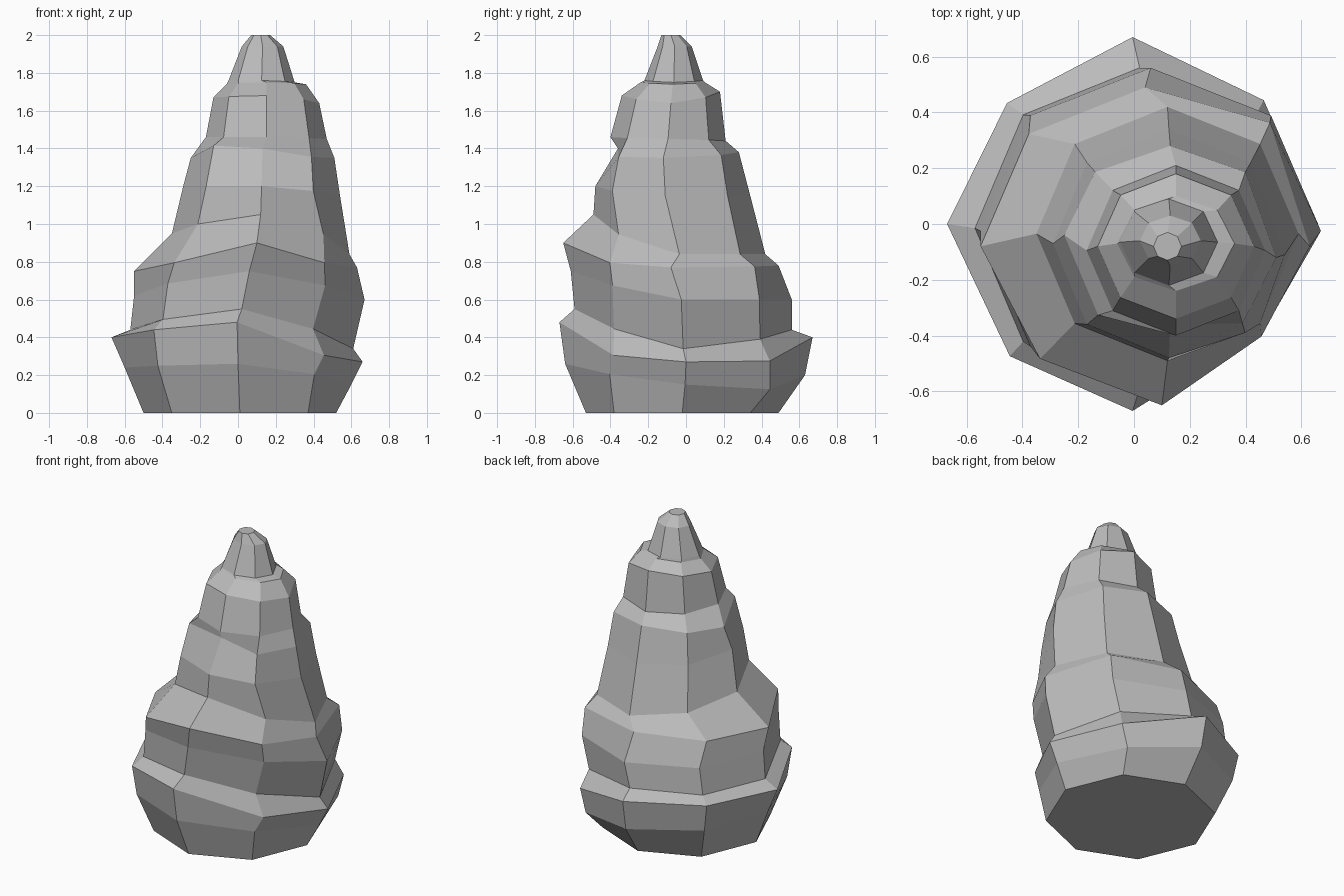
import bpy
import bmesh
from math import cos, sin, pi
from mathutils import Vector

default = bpy.data.objects.get("Cube")
if default:
    bpy.data.objects.remove(default, do_unlink=True)

# Compass sides of every ring, counter-clockwise from east
SIDES = ("east", "north_east", "north", "north_west",
         "west", "south_west", "south", "south_east")

# Stone colour
stone = bpy.data.materials.new("stone_grey")
stone.use_nodes = True
grey = (0.5, 0.5, 0.5, 1)
stone.diffuse_color = grey
stone.node_tree.nodes["Principled BSDF"].inputs["Base Color"].default_value = grey

# Each ring: extents (west, east, south, north), then heights at those four points
rings = {
    "foot": ((-.50, .52, -.53, .49), (0, 0, 0, 0)),
    "lower_bulge": ((-.60, .60, -.64, .63), (.24, .15, .26, .20)),
    "lower_lip": ((-.67, .66, -.67, .67), (.40, .27, .48, .40)),
    "lower_ledge": ((-.57, .61, -.59, .56), (.44, .34, .55, .44)),
    "middle_bulge": ((-.55, .67, -.61, .56), (.62, .60, .75, .60)),
    "middle_lip": ((-.55, .63, -.65, .49), (.75, .77, .90, .78)),
    "middle_ledge": ((-.35, .59, -.49, .42), (.95, .84, 1.05, .84)),
    "column": ((-.29, .54, -.48, .34), (1.2, 1.15, 1.2, 1.15)),
    "column_lip": ((-.25, .51, -.36, .28), (1.35, 1.35, 1.4, 1.38)),
    "upper_ledge": ((-.17, .47, -.40, .21), (1.46, 1.45, 1.46, 1.44)),
    "upper_band": ((-.13, .43, -.34, .18), (1.67, 1.64, 1.68, 1.70)),
    "neck": ((-.06, .36, -.24, .10), (1.74, 1.74, 1.75, 1.75)),
    "spire_foot": ((-.05, .30, -.22, .09), (1.76, 1.75, 1.76, 1.76)),
    "spire_shoulder": ((.02, .24, -.15, .03), (1.94, 1.94, 1.94, 1.94)),
    "tip": ((.07, .17, -.13, -.03), (2, 2, 2, 2)),
}

# Chips and bumps: single corners moved off their ring
chips = [
    ("lower_bulge", "south_east", (-.02, .05, 0)),
    ("lower_bulge", "north_west", (0, -.03, 0)),
    ("lower_bulge", "north_east", (0, 0, -.05)),
    ("lower_lip", "south_east", (-.01, .09, -.07)),
    ("lower_lip", "north_east", (0, -.03, -.06)),
    ("lower_lip", "north_west", (.02, -.04, 0)),
    ("lower_lip", "south_west", (.03, 0, 0)),
    ("lower_ledge", "south_east", (-.04, .04, 0)),
    ("middle_bulge", "south_east", (-.03, .05, 0)),
    ("middle_lip", "south", (.06, 0, 0)),
    ("middle_lip", "south_west", (.04, 0, -.03)),
    ("middle_lip", "south_east", (0, .08, -.04)),
    ("middle_lip", "north_east", (.03, .04, 0)),
    ("column", "east", (0, -.04, 0)),
    ("column", "south_east", (-.02, -.03, 0)),
    ("column_lip", "east", (0, -.08, 0)),
    ("column_lip", "south_east", (-.01, -.09, -.02)),
    ("column_lip", "south_west", (.01, -.06, .04)),
]


def add_ring(bm, extents, heights):
    """Add one tilted, off-centre eight-sided ring of vertices by side name."""
    west, east, south, north = extents
    z_west, z_east, z_south, z_north = heights
    verts = {}
    for i, side in enumerate(SIDES):
        c, s = cos(pi * i / 4), sin(pi * i / 4)
        x = (west + east) / 2 + c * (east - west) / 2
        y = (south + north) / 2 + s * (north - south) / 2
        z = c * c * (z_east if c > 0 else z_west) + s * s * (z_north if s > 0 else z_south)
        verts[side] = bm.verts.new((x, y, z))
    return verts


# Loft the rock through all the rings
bm = bmesh.new()
loops = {name: add_ring(bm, *ring) for name, ring in rings.items()}
for name, side, offset in chips:
    loops[name][side].co += Vector(offset)

stack = [list(loop.values()) for loop in loops.values()]
for low, high in zip(stack, stack[1:]):
    for i in range(len(SIDES)):
        bm.faces.new((low[i - 1], low[i], high[i], high[i - 1]))
bm.faces.new(stack[0][::-1])
bm.faces.new(stack[-1])

bmesh.ops.recalc_face_normals(bm, faces=bm.faces[:])
mesh = bpy.data.meshes.new("rock_spire")
bm.to_mesh(mesh)
bm.free()
mesh.materials.append(stone)
rock = bpy.data.objects.new("rock_spire", mesh)
bpy.context.collection.objects.link(rock)
